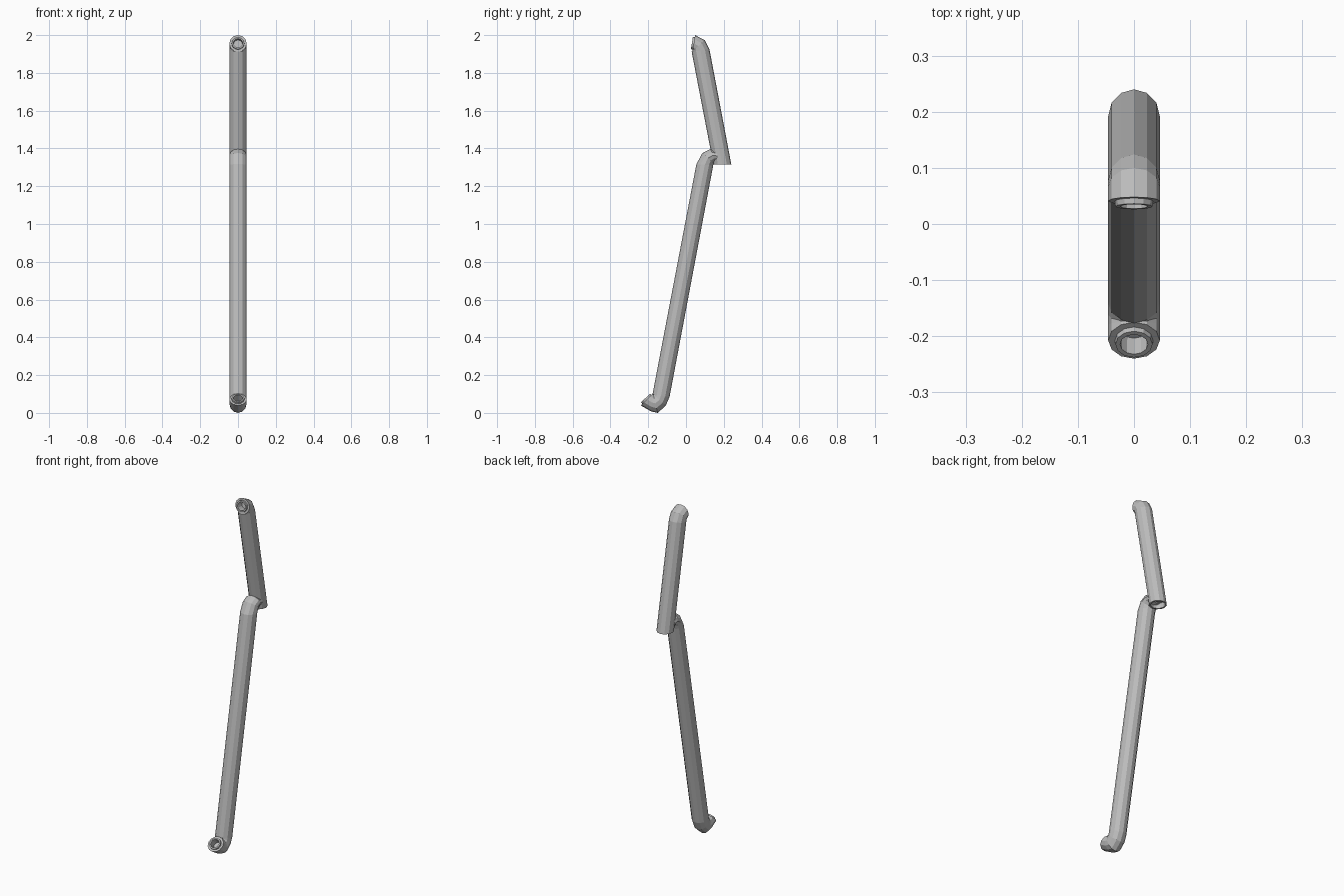
import bpy
import bmesh
from math import cos, sin, tau
from mathutils import Vector

SIDES = 12
RADIUS = 0.046

cube = bpy.data.objects.get("Cube")
if cube:
    bpy.data.objects.remove(cube, do_unlink=True)

grey = bpy.data.materials.new("grey metal")
grey.use_nodes = True
colour = (0.5, 0.5, 0.5, 1)
grey.diffuse_color = colour
grey.node_tree.nodes["Principled BSDF"].inputs["Base Color"].default_value = colour


def ring(bm, outer, inner, scale=1.0, shift=0.0):
    """Elliptic ring spanning two side-profile points, moved along its normal."""
    a, b = Vector((0, *outer)), Vector((0, *inner))
    mid, half = (a + b) / 2, (a - b) / 2
    normal = Vector((1, 0, 0)).cross(half).normalized()
    verts = []
    for i in range(SIDES):
        t = tau * i / SIDES
        p = mid + normal * shift + half * scale * cos(t)
        p.x = RADIUS * scale * sin(t)
        verts.append(bm.verts.new(p))
    return verts


def tube(name, sections, start, end):
    """Skin the bend sections, then add the stepped lip or bore at each end."""
    bm = bmesh.new()
    rings = [ring(bm, *sections[0], *step) for step in reversed(start)]
    rings += [ring(bm, *s) for s in sections]
    rings += [ring(bm, *sections[-1], *step) for step in end]
    for r, s in zip(rings, rings[1:]):
        for i in range(SIDES):
            j = (i + 1) % SIDES
            bm.faces.new((r[i], r[j], s[j], s[i]))
    bm.faces.new(rings[0][::-1])
    bm.faces.new(rings[-1])
    bmesh.ops.recalc_face_normals(bm, faces=bm.faces)
    mesh = bpy.data.meshes.new(name)
    bm.to_mesh(mesh)
    bm.free()
    mesh.materials.append(grey)
    obj = bpy.data.objects.new(name, mesh)
    bpy.context.collection.objects.link(obj)
    return obj


# (scale, shift) steps: a raised collar with a hole, and a plain bore
def collar(out):
    return [(0.74, 0), (0.72, 0.01 * out), (0.54, 0.01 * out), (0.52, -0.03 * out)]


bore = [(0.8, 0), (0.78, 0.03)]

# Long lower pipe: upturned foot, straight run, elbow into the upper pipe
tube("lower_pipe", [
    ((-0.24, 0.04), (-0.175, 0.103)),
    ((-0.185, 0.008), (-0.174, 0.102)),
    ((-0.15, 0.0), (-0.174, 0.101)),
    ((-0.108, 0.037), (-0.175, 0.1)),
    ((-0.087, 0.085), (-0.177, 0.1)),
    ((0.144, 1.31), (0.055, 1.317)),
    ((0.146, 1.322), (0.087, 1.376)),
    ((0.155, 1.33), (0.13, 1.397)),
    ((0.175, 1.335), (0.16, 1.385)),
], collar(-1), [])

# Short upper pipe: level-cut open base, straight run, forward elbow
tube("upper_pipe", [
    ((0.24, 1.315), (0.145, 1.315)),
    ((0.124, 1.926), (0.03, 1.912)),
    ((0.1, 1.973), (0.032, 1.912)),
    ((0.048, 2.0), (0.034, 1.912)),
], bore, collar(1))
